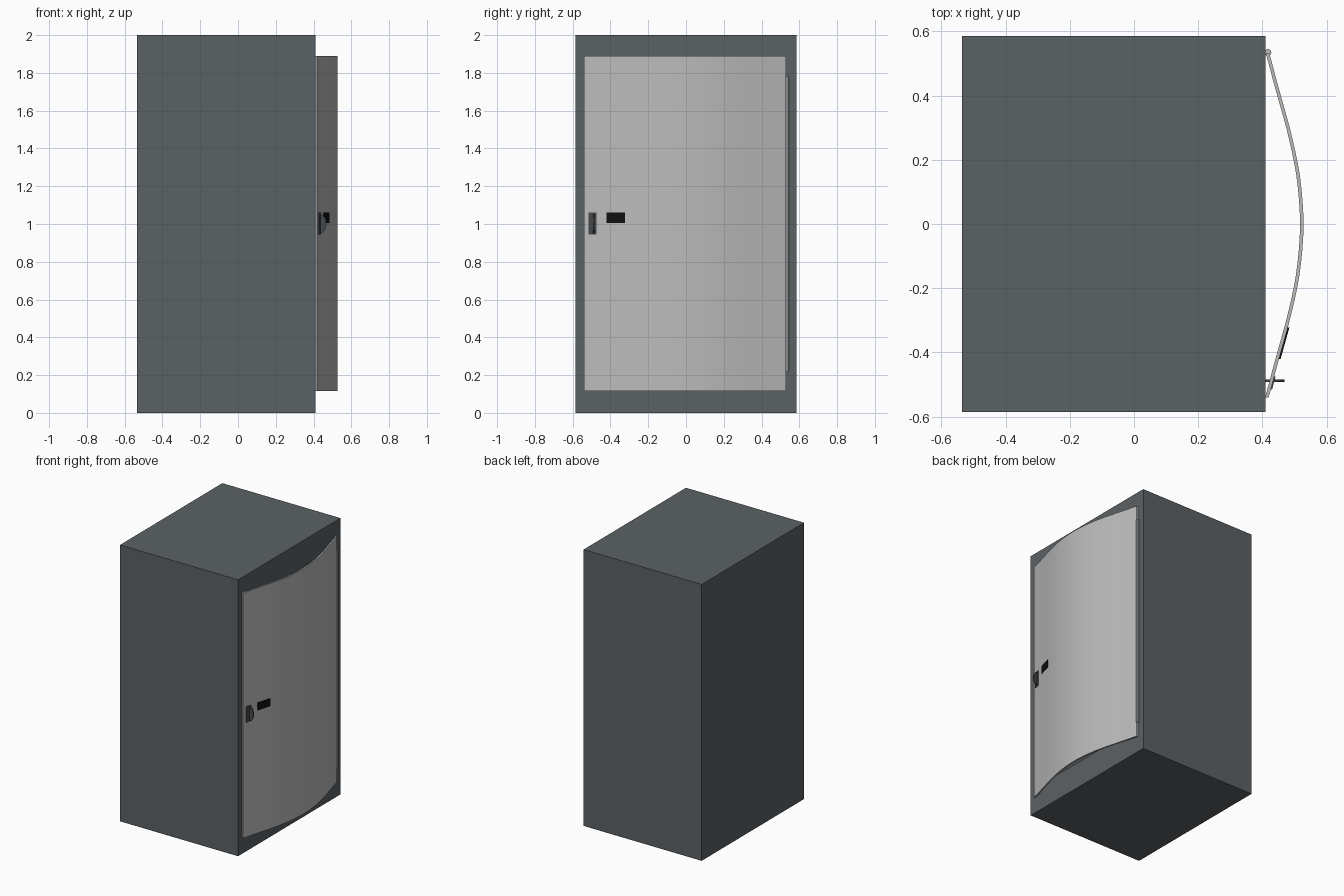
import bpy, bmesh, math
from mathutils import Matrix

if "Cube" in bpy.data.objects:
    bpy.data.objects.remove(bpy.data.objects["Cube"])


def material(name, rgb):
    m = bpy.data.materials.new(name)
    m.diffuse_color = (*rgb, 1)
    m.use_nodes = True
    m.node_tree.nodes["Principled BSDF"].inputs["Base Color"].default_value = m.diffuse_color
    return m


slate = material("slate_grey", (0.105, 0.12, 0.13))
steel = material("light_steel", (0.5, 0.5, 0.5))
black = material("black", (0.005, 0.005, 0.005))
dark = material("dark_metal", (0.06, 0.065, 0.07))


def finish(name, bm, mat):
    bmesh.ops.recalc_face_normals(bm, faces=bm.faces)
    me = bpy.data.meshes.new(name)
    bm.to_mesh(me)
    bm.free()
    ob = bpy.data.objects.new(name, me)
    bpy.context.collection.objects.link(ob)
    me.materials.append(mat)
    return ob


def box(name, x, y, z, mat):
    bm = bmesh.new()
    size = [b - a for a, b in (x, y, z)]
    mid = [(a + b) / 2 for a, b in (x, y, z)]
    bmesh.ops.create_cube(bm, size=1, matrix=Matrix.Translation(mid) @ Matrix.Diagonal((*size, 1)))
    return finish(name, bm, mat)


def prism(name, outline, vec, mat):
    """Closed outline of 3D points pushed along a vector."""
    bm = bmesh.new()
    face = bm.faces.new([bm.verts.new(p) for p in outline])
    geo = bmesh.ops.extrude_face_region(bm, geom=[face])["geom"]
    bmesh.ops.translate(bm, vec=vec, verts=[v for v in geo if isinstance(v, bmesh.types.BMVert)])
    return finish(name, bm, mat)


# Bowed door section: outer x for a given y, flatter toward the edges
KEYS = [(0, .528), (.05, .5265), (.1, .5225), (.15, .5165), (.2, .508), (.25, .497),
        (.3, .485), (.35, .471), (.4, .457), (.45, .443), (.5, .430), (.54, .419)]


def door_x(y):
    y = abs(y)
    for (a, xa), (b, xb) in zip(KEYS, KEYS[1:]):
        if y <= b:
            return xa + (xb - xa) * (y - a) / (b - a)
    return KEYS[-1][1]


def curved_panel(name, ys, z0, z1, lift, thick, mat):
    outer = [(door_x(y) + lift, y, z0) for y in ys]
    inner = [(x - thick, y, z0) for x, y, z in reversed(outer)]
    return prism(name, outer + inner, (0, 0, z1 - z0), mat)


# Cabinet body with a recess behind the door
body = box("cabinet_body", (-.535, .41), (-.585, .585), (0, 2), slate)
bm = bmesh.new()
bm.from_mesh(body.data)
front = max(bm.faces, key=lambda f: f.calc_center_median().x)
bmesh.ops.inset_region(bm, faces=[front], thickness=0.01)
# resize the inset face to the opening, then push it inward
for v in front.verts:
    v.co.y = math.copysign(.45, v.co.y)
    v.co.z = 1.81 if v.co.z > 1 else .19
geo = bmesh.ops.extrude_face_region(bm, geom=[front])["geom"]
bmesh.ops.translate(bm, vec=(-.85, 0, 0), verts=[v for v in geo if isinstance(v, bmesh.types.BMVert)])
bmesh.ops.delete(bm, geom=[f for f in bm.faces if f == front], context="FACES_ONLY")
bm.to_mesh(body.data)
bm.free()

# Door sheet
ys = [-.54 + i * (.53 + .54) / 28 for i in range(29)]
door = curved_panel("curved_door", ys, .115, 1.89, 0, .011, steel)

# Hinge rod along the far edge
bm = bmesh.new()
bmesh.ops.create_cone(bm, cap_ends=True, segments=8, radius1=.011, radius2=.011, depth=1.56,
                      matrix=Matrix.Translation((.417, .534, 1.0)))
hinge = finish("hinge_rod", bm, steel)

# Black display strip following the door
curved_panel("display_strip", [-.42, -.37, -.322], 1.005, 1.06, .005, .008, black)

# Latch: escutcheon plate and a thin half-round thumb turn
curved_panel("latch_plate", [-.515, -.475], .945, 1.06, .004, .008, dark)
turn = [(.43, -.492, .95)]
turn += [(.43 + .038 * math.cos(t), -.492, 1.002 + .052 * math.sin(t))
         for t in [math.radians(-80 + 20 * i) for i in range(9)]]
turn += [(.43, -.492, 1.055)]
prism("latch_turn", turn, (0, .008, 0), dark)
box("latch_bolt", (.409, .44), (-.492, -.484), (.985, 1.02), dark)

# Smooth the curved parts, keep sharp edges
for ob in (door, hinge):
    bpy.ops.object.select_all(action="DESELECT")
    ob.select_set(True)
    bpy.context.view_layer.objects.active = ob
    bpy.ops.object.shade_smooth_by_angle(angle=math.radians(30))
